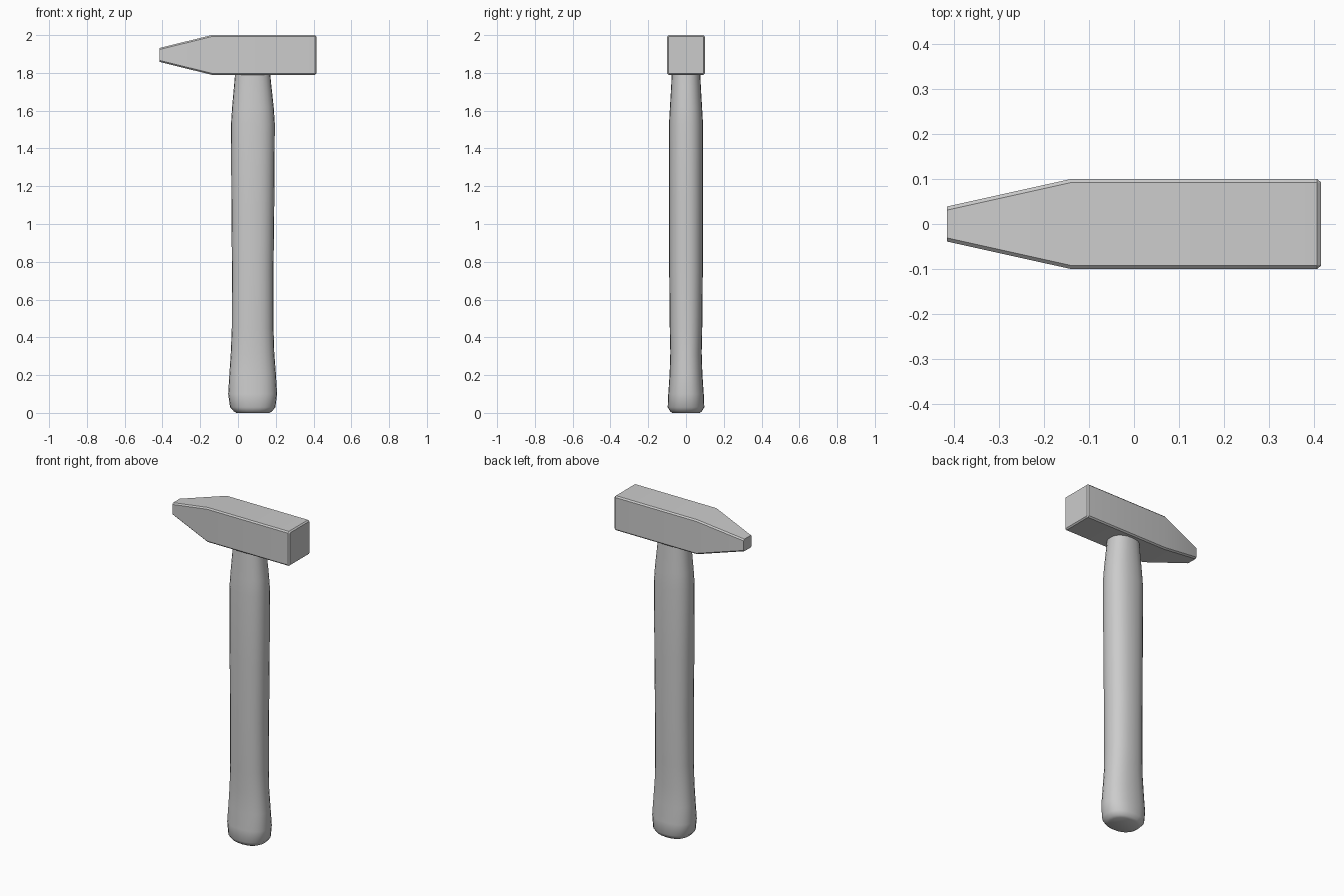
import bpy, bmesh, math

if "Cube" in bpy.data.objects:
    bpy.data.objects.remove(bpy.data.objects["Cube"])


def loft(name, rings, angle):
    """Skin a list of closed rings, cap both ends and shade smooth by angle."""
    bm = bmesh.new()
    loops = [[bm.verts.new(p) for p in ring] for ring in rings]
    n = len(loops[0])
    for a, b in zip(loops, loops[1:]):
        for i in range(n):
            j = (i + 1) % n
            bm.faces.new((a[i], a[j], b[j], b[i]))
    bm.faces.new(loops[0])
    bm.faces.new(loops[-1])
    bmesh.ops.recalc_face_normals(bm, faces=bm.faces)
    mesh = bpy.data.meshes.new(name)
    bm.to_mesh(mesh)
    bm.free()
    obj = bpy.data.objects.new(name, mesh)
    bpy.context.collection.objects.link(obj)
    bpy.ops.object.select_all(action='DESELECT')
    obj.select_set(True)
    bpy.context.view_layer.objects.active = obj
    bpy.ops.object.shade_smooth_by_angle(angle=math.radians(angle))
    return obj


def chamfered_rect(x, hy, hz, c, zc=1.895):
    """Rectangle across the head with its four corners cut."""
    pts = [(hy, hz - c), (hy - c, hz), (c - hy, hz), (-hy, hz - c),
           (-hy, c - hz), (c - hy, -hz), (hy - c, -hz), (hy, c - hz)]
    return [(x, y, zc + z) for y, z in pts]


def oval(z, x0, x1, hy, power=2.3, n=24):
    """Slightly squared oval across the handle."""
    ring = []
    for i in range(n):
        t = 2 * math.pi * i / n
        c, s = math.cos(t), math.sin(t)
        ring.append(((x0 + x1) / 2 + (x1 - x0) / 2 * math.copysign(abs(c) ** (2 / power), c),
                     hy * math.copysign(abs(s) ** (2 / power), s), z))
    return ring


# Head: tapered peen on the left, square striking face on the right
head_sections = [(-0.415, 0.039, 0.037, 0.008), (-0.14, 0.10, 0.105, 0.008),
                 (0.407, 0.10, 0.105, 0.008), (0.415, 0.093, 0.098, 0.003)]
loft("hammer_head", [chamfered_rect(*s) for s in head_sections], 25)

# Handle: z, left x, right x, half depth
handle_sections = [
    (0.0, -0.008, 0.165, 0.072), (0.008, -0.022, 0.180, 0.084),
    (0.03, -0.042, 0.198, 0.097), (0.10, -0.052, 0.207, 0.094),
    (0.20, -0.046, 0.201, 0.087), (0.32, -0.038, 0.192, 0.083),
    (0.45, -0.033, 0.188, 0.086), (0.75, -0.032, 0.188, 0.089),
    (1.10, -0.035, 0.192, 0.090), (1.53, -0.037, 0.195, 0.090),
    (1.62, -0.031, 0.189, 0.085), (1.72, -0.022, 0.178, 0.079),
    (1.80, -0.015, 0.170, 0.075)]
loft("handle", [oval(*s) for s in handle_sections], 60)
